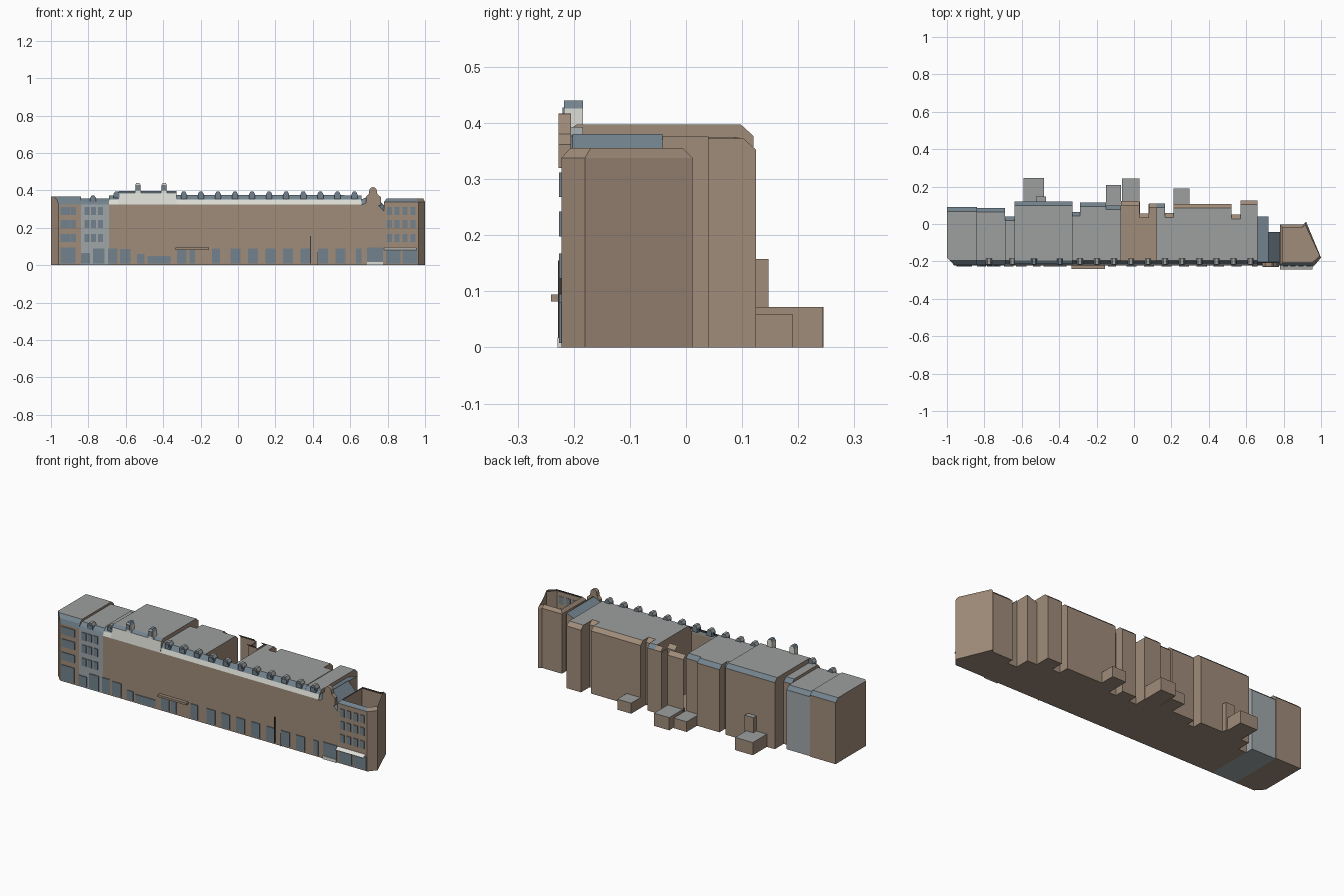
import bpy, bmesh, math
from mathutils import Vector

if "Cube" in bpy.data.objects:
    bpy.data.objects.remove(bpy.data.objects["Cube"])


def mat(name, r, g, b):
    m = bpy.data.materials.new(name)
    lin = [(c / 255 / 12.92) if c < 11 else ((c / 255 + 0.055) / 1.055) ** 2.4 for c in (r, g, b)]
    m.diffuse_color = (*lin, 1)
    m.use_nodes = True
    m.node_tree.nodes["Principled BSDF"].inputs["Base Color"].default_value = m.diffuse_color
    return m


MATS = [mat("brown_wall", 160, 140, 122), mat("grey_roof", 157, 160, 160),
        mat("slate_blue", 114, 130, 141), mat("light_trim", 222, 222, 215),
        mat("grey_wall", 160, 167, 170), mat("dark_metal", 60, 58, 56)]
WALL, ROOF, SLATE, TRIM, GREY, DARK = range(6)
FRONT = -0.222


def finish(bm, name, normals=True):
    if normals:
        bmesh.ops.recalc_face_normals(bm, faces=bm.faces[:])
    me = bpy.data.meshes.new(name)
    bm.to_mesh(me)
    bm.free()
    for m in MATS:
        me.materials.append(m)
    ob = bpy.data.objects.new(name, me)
    bpy.context.collection.objects.link(ob)
    return ob


def add_box(bm, x0, x1, y0, y1, z0, z1, side, top=None):
    geo = bmesh.ops.create_cube(bm, size=1)["verts"]
    for v in geo:
        v.co = ((x0 + x1) / 2 + v.co.x * (x1 - x0), (y0 + y1) / 2 + v.co.y * (y1 - y0),
                (z0 + z1) / 2 + v.co.z * (z1 - z0))
    for f in {f for v in geo for f in v.link_faces}:
        f.normal_update()
        f.material_index = top if top is not None and f.normal.z > 0.5 else side


def boxes(name, items, side, top=None):
    bm = bmesh.new()
    for it in items:
        add_box(bm, *it, side, top)
    return finish(bm, name)


def house(name, x0, x1, yb, h, trim=0.35, wall=WALL, band=TRIM, back=SLATE, open_top=False, cut=None):
    """Terrace slice: a cross-section with mansard front and back, swept along x."""
    prof = [(FRONT, 0), (FRONT, 0.325), (FRONT + 0.008, trim), (-0.195, h),
            (yb - 0.022, h), (yb, h - 0.02), (yb, 0)]
    mats = [wall, band, SLATE, ROOF, back, wall, wall]
    bm = bmesh.new()
    a, b = ([bm.verts.new((x, y, z)) for y, z in prof] for x in (x0, x1))
    n = len(prof)
    for i in range(n):
        if open_top and i == 3:
            continue
        j = (i + 1) % n
        bm.faces.new((a[i], a[j], b[j], b[i])).material_index = mats[i]
    if not open_top:
        for ring in (a, b):
            bm.faces.new(ring).material_index = wall
    if cut:  # chamfered street corner
        res = bmesh.ops.bisect_plane(bm, geom=bm.verts[:] + bm.edges[:] + bm.faces[:],
                                     plane_co=cut[0], plane_no=cut[1], clear_outer=True)
        edges = [e for e in res["geom_cut"] if isinstance(e, bmesh.types.BMEdge)]
        bmesh.ops.contextual_create(bm, geom=edges)
    return finish(bm, name, not open_top)


# Terrace slices from left to right
house("left_corner_house", -1, -0.84, 0.09, 0.368, band=SLATE,
      cut=(Vector((-0.96, FRONT, 0)), Vector((-0.042, -0.04, 0))))
house("grey_house", -0.84, -0.69, 0.085, 0.356, trim=0.34, wall=GREY, band=SLATE)
house("narrow_house", -0.69, -0.64, 0.04, 0.372)
house("tall_house", -0.64, -0.33, 0.12, 0.397, trim=0.385)
house("middle_recess", -0.33, -0.29, 0.065, 0.375)
house("middle_house", -0.29, -0.15, 0.115, 0.375)
house("middle_house_end", -0.15, -0.07, 0.1, 0.375)
house("open_court_left", -0.07, 0.03, 0.122, 0.375, back=WALL, open_top=True)
house("open_court_mid", 0.03, 0.08, 0.055, 0.375, back=WALL, open_top=True)
house("open_court_right", 0.08, 0.12, 0.11, 0.375, back=WALL, open_top=True)
house("right_house_a", 0.12, 0.165, 0.11, 0.375)
house("right_recess_a", 0.165, 0.21, 0.058, 0.375, back=WALL)
house("right_house_b", 0.21, 0.52, 0.107, 0.375, back=WALL)
house("right_recess_b", 0.52, 0.57, 0.05, 0.375, back=WALL)
house("right_house_c", 0.57, 0.66, 0.125, 0.372, back=WALL)
boxes("court_return_walls", [(0.028, 0.032, 0.055, 0.12, 0, 0.352),
                             (0.078, 0.082, 0.055, 0.108, 0, 0.352)], WALL)


# Saddle roof between the terrace and the right corner house
def sloped_house(name, x0, x1, yb, z0, z1):
    bm = bmesh.new()
    a, b = ([bm.verts.new((x, y, z)) for y, z in ((FRONT, 0), (FRONT, zt - 0.03), (FRONT + 0.02, zt), (yb, zt), (yb, 0))]
            for x, zt in ((x0, z0), (x1, z1)))
    for i in range(5):
        j = (i + 1) % 5
        bm.faces.new((a[i], a[j], b[j], b[i])).material_index = SLATE if i in (1, 2) else WALL
    for r in (a, b):
        bm.faces.new(r).material_index = WALL
    finish(bm, name)


sloped_house("saddle_roof_left", 0.66, 0.72, 0.04, 0.352, 0.376)
sloped_house("saddle_roof_right", 0.72, 0.78, -0.042, 0.38, 0.32)

# Open-topped right corner house on a tapering plot
plot = [(0.78, FRONT), (0.965, FRONT), (1.0, -0.18), (0.92, 0.012), (0.905, -0.004), (0.78, -0.004)]
cx, cy = 0.88, -0.11
bm = bmesh.new()
rings = []
for z, s in ((0, 1), (0.338, 1), (0.355, 0.86)):
    rings.append([bm.verts.new((cx + (x - cx) * (s if x < 0.99 else 0.5 + s / 2),
                                cy + (y - cy) * s, z)) for x, y in plot])
bm.faces.new(rings[0][::-1]).material_index = WALL
for k in range(2):
    for i in range(6):
        j = (i + 1) % 6
        f = bm.faces.new((rings[k][i], rings[k][j], rings[k + 1][j], rings[k + 1][i]))
        f.material_index = SLATE if k and i == 0 else WALL
finish(bm, "right_corner_house", False)


# Shapes drawn in the xz plane and pushed along y
def plate(bm, pts, y0, y1, side, top=None):
    a, b = ([bm.verts.new((x, y, z)) for x, z in pts] for y in (y0, y1))
    n = len(pts)
    faces = [bm.faces.new(a), bm.faces.new(b[::-1])]
    faces += [bm.faces.new((a[i], b[i], b[(i + 1) % n], a[(i + 1) % n])) for i in range(n)]
    for f in faces:
        f.normal_update()
        f.material_index = top if top is not None and abs(f.normal.z) > 0.4 else side


bm = bmesh.new()
arc = [(0.722 + 0.02 * math.cos(t * math.pi / 6), 0.397 + 0.02 * math.sin(t * math.pi / 6)) for t in range(7)]
plate(bm, [(0.685, 0.32), (0.765, 0.32), (0.765, 0.362), (0.745, 0.38)] + arc + [(0.699, 0.38), (0.685, 0.365)],
      -0.227, -0.205, WALL)
finish(bm, "curved_gable")

# Dormers along the front eaves
bm = bmesh.new()
spots = [(-0.775, 0.335, 0.372), (-0.65, 0.36, 0.393), (-0.535, 0.385, 0.44), (-0.395, 0.385, 0.44)]
spots += [(-0.29 + 0.0913 * i, 0.355, 0.393) for i in range(11)]
for x, z0, z1 in spots:
    tall = z1 > 0.43
    w = 0.016
    plate(bm, [(x - w, z0), (x + w, z0), (x + w, z1 - 0.014), (x + w * 0.5, z1), (x - w * 0.5, z1), (x - w, z1 - 0.014)],
          -0.217, -0.184, TRIM if tall else SLATE, SLATE if tall else ROOF)
    add_box(bm, x - 0.01, x + 0.01, -0.22, -0.216, z0 + 0.014, z1 - 0.012, SLATE)
finish(bm, "dormers")

# Upper windows: three rows on the left, grey and right houses
wins = []
for xs in ((-0.935, -0.908, -0.88), (-0.808, -0.773, -0.735), (0.81, 0.85, 0.893, 0.935)):
    for x in xs:
        wins += [(x - 0.013, x + 0.013, -0.226, -0.22, z - 0.022, z + 0.022) for z in (0.145, 0.22, 0.29)]
boxes("upper_windows", wins, SLATE)

# Shop fronts and doors at street level
shops = [(-0.95, -0.87, 0.095), (-0.84, -0.79, 0.065), (-0.775, -0.715, 0.09), (-0.695, -0.645, 0.09),
         (-0.63, -0.575, 0.085), (-0.54, -0.5, 0.06), (-0.485, -0.36, 0.05), (-0.325, -0.275, 0.085),
         (-0.26, -0.23, 0.085), (-0.14, -0.095, 0.09), (0.63, 0.66, 0.09), (0.69, 0.775, 0.095),
         (0.79, 0.87, 0.08), (0.88, 0.96, 0.08)]
shops += [(-0.04 + 0.0935 * i, 0.013 + 0.0935 * i, 0.09) for i in range(7)]
boxes("shop_fronts", [(a, b, -0.226, -0.22, 0.008, h) for a, b, h in shops], SLATE)
boxes("door_step", [(0.69, 0.775, -0.229, -0.22, 0, 0.018)], TRIM)
boxes("down_pipes", [(0.385, 0.389, -0.228, -0.22, 0.01, 0.155), (0.425, 0.428, -0.228, -0.22, 0.0, 0.07)], DARK)

# Awnings
boxes("left_awning", [(-0.335, -0.155, -0.241, -0.22, 0.082, 0.094)], WALL)
bm = bmesh.new()
v = [bm.verts.new(p) for p in ((0.78, -0.244, 0.081), (0.955, -0.244, 0.081), (0.955, -0.22, 0.094), (0.78, -0.22, 0.094))]
bm.faces.new(v).material_index = TRIM
finish(bm, "right_awning", False)

# Low rear extensions
boxes("rear_extensions", [(-0.59, -0.48, 0.1, 0.245, 0, 0.072), (-0.15, -0.07, 0.09, 0.208, 0, 0.058),
                          (-0.065, 0.03, 0.1, 0.243, 0, 0.072), (0.21, 0.297, 0.1, 0.19, 0, 0.06)], WALL, ROOF)
boxes("rear_stair_tower", [(-0.525, -0.47, 0.11, 0.147, 0, 0.158)], WALL, ROOF)
